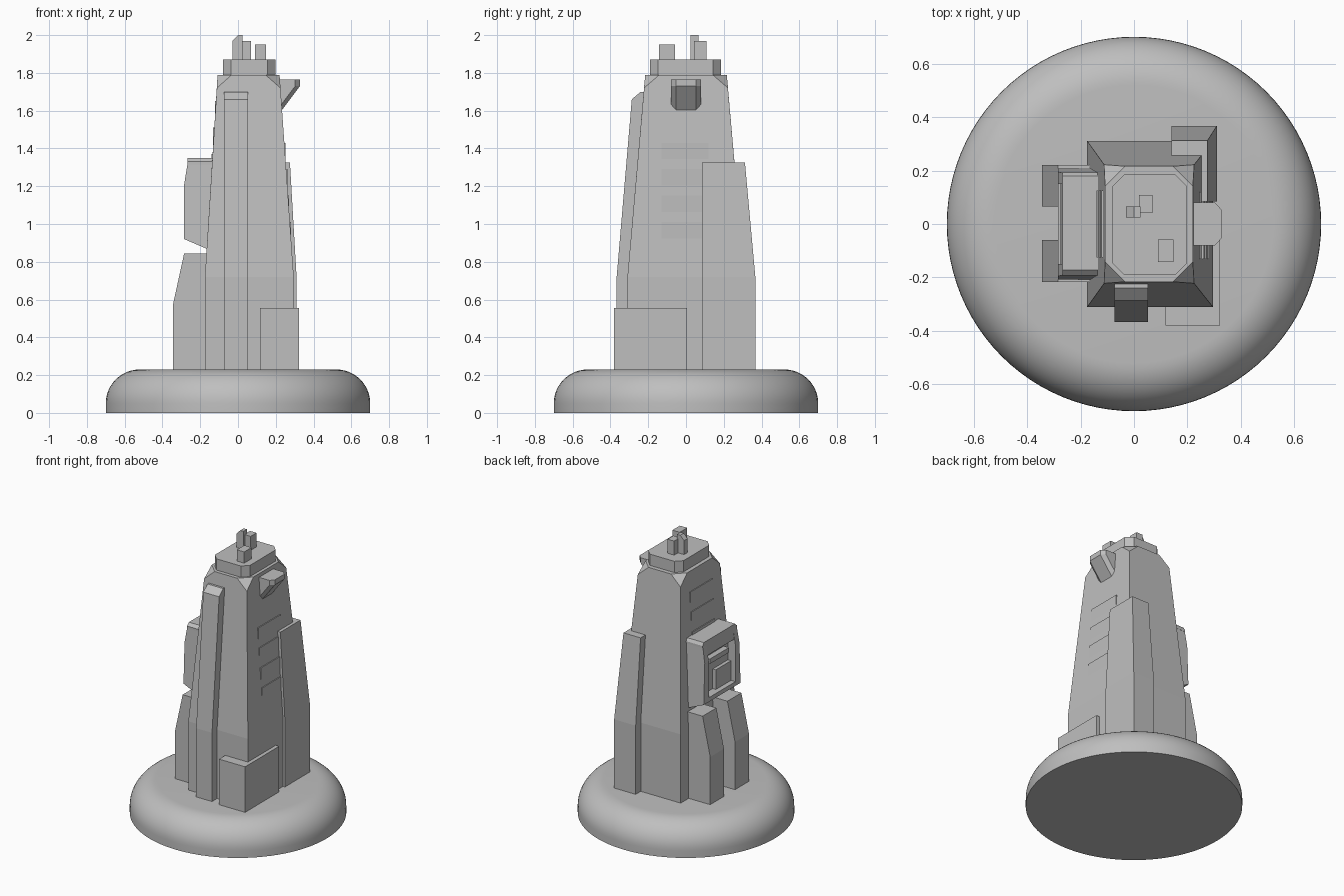
import bpy, bmesh, math

cube = bpy.data.objects.get("Cube")
if cube:
    bpy.data.objects.remove(cube, do_unlink=True)

grey = bpy.data.materials.new("plain grey")
grey.use_nodes = True
GREY = (0.52, 0.52, 0.52, 1)
grey.diffuse_color = GREY
grey.node_tree.nodes["Principled BSDF"].inputs["Base Color"].default_value = GREY


def finish(bm, name):
    bmesh.ops.recalc_face_normals(bm, faces=bm.faces)
    mesh = bpy.data.meshes.new(name)
    bm.to_mesh(mesh)
    bm.free()
    mesh.materials.append(grey)
    obj = bpy.data.objects.new(name, mesh)
    bpy.context.collection.objects.link(obj)
    return obj


def hull(name, points):
    """Flat-faced convex solid around the points."""
    bm = bmesh.new()
    for p in points:
        bm.verts.new(p)
    res = bmesh.ops.convex_hull(bm, input=bm.verts)
    loose = {v for v in res["geom_interior"] if isinstance(v, bmesh.types.BMVert)}
    bmesh.ops.delete(bm, geom=list(loose), context="VERTS")
    bmesh.ops.dissolve_limit(bm, angle_limit=math.radians(1), verts=bm.verts, edges=bm.edges)
    return finish(bm, name)


def rect(x0, x1, y0, y1, z):
    return [(x, y, z) for x in (x0, x1) for y in (y0, y1)]


def octagon(x0, x1, y0, y1, z, cut):
    pts = [(x, y, z) for x in (x0 + cut, x1 - cut) for y in (y0, y1)]
    return pts + [(x, y, z) for x in (x0, x1) for y in (y0 + cut, y1 - cut)]


def box(name, x0, x1, y0, y1, z0, z1):
    return hull(name, rect(x0, x1, y0, y1, z0) + rect(x0, x1, y0, y1, z1))


def side_profile(name, xz, y0, y1):
    return hull(name, [(x, y, z) for x, z in xz for y in (y0, y1)])


# Rounded plinth, a lathed profile
GROUND = 0.23
profile = [(0, 0), (0.7, 0)]
for i in range(13):
    a = math.radians(90 * i / 12)
    profile.append((0.52 + 0.18 * math.cos(a), 0.05 + 0.18 * math.sin(a)))
profile.append((0, GROUND))
bm = bmesh.new()
verts = [bm.verts.new((r, 0, z)) for r, z in profile]
edges = [bm.edges.new(pair) for pair in zip(verts, verts[1:])]
bmesh.ops.spin(bm, geom=verts + edges, cent=(0, 0, 0), axis=(0, 0, 1),
               angle=math.tau, steps=96, use_merge=True)
bmesh.ops.remove_doubles(bm, verts=bm.verts, dist=1e-5)
plinth = finish(bm, "plinth")
bpy.context.view_layer.objects.active = plinth
plinth.select_set(True)
bpy.ops.object.shade_smooth_by_angle(angle=math.radians(35))
plinth.select_set(False)

# Main tower with chamfered top corners
LOW = GROUND - 0.01
hull("tower_body",
     rect(-0.175, 0.295, -0.31, 0.31, LOW)
     + rect(-0.175, 0.295, -0.31, 0.31, 0.72)
     + rect(-0.112, 0.225, -0.222, 0.222, 1.72)
     + octagon(-0.108, 0.22, -0.216, 0.216, 1.79, 0.075))

# Roof cap and rooftop stacks
hull("roof_cap", octagon(-0.08, 0.198, -0.19, 0.185, 1.785, 0.043)
     + octagon(-0.08, 0.198, -0.19, 0.185, 1.87, 0.043))
side_profile("slanted_stack", [(-0.03, 1.86), (-0.03, 1.97), (0, 2.0), (0.025, 2.0), (0.025, 1.86)],
             0.025, 0.065)
box("rear_stack", 0.018, 0.07, 0.042, 0.108, 1.86, 1.97)
box("front_stack", 0.09, 0.148, -0.142, -0.058, 1.86, 1.95)

# Front rib
hull("front_rib", [(x, y, z) for x in (-0.073, 0.052) for y, z in (
    (-0.2, LOW), (-0.367, LOW), (-0.367, 0.72), (-0.287, 1.66),
    (-0.24, 1.70), (-0.2, 1.70))])

# Low block on the front left corner
box("corner_block", 0.117, 0.322, -0.38, 0.005, LOW, 0.555)

# Tall buttress on the rear left corner
hull("rear_buttress", rect(0.14, 0.31, 0.085, 0.367, LOW)
     + rect(0.14, 0.31, 0.085, 0.367, 0.72)
     + rect(0.14, 0.275, 0.085, 0.312, 1.325))

# Balcony pod, sloping back into the left wall
pod = []
for z, shift in ((1.765, 0), (1.73, 0), (1.60, -0.098)):
    for y, x in ((0.08, 0.15), (0.08, 0.303), (0.053, 0.328)):
        pod += [(x + shift, y, z), (x + shift, -y, z)]
hull("balcony_pod", pod)

# Louvres on both side walls
for i, z in enumerate((1.43, 1.29, 1.15, 1.01)):
    wall = 0.295 - 0.07 * (z - 0.72)
    box(f"left_louvre_{i}", wall - 0.05, wall + 0.006, -0.13, 0.12, z - 0.11, z)
for i, z in enumerate((1.65, 1.51, 1.37)):
    wall = -0.175 + 0.063 * (z - 0.72)
    box(f"right_louvre_{i}", wall - 0.006, wall + 0.05, -0.125, 0.125, z - 0.11, z)

# Pair of legs on the right wall
leg = [(-0.1, LOW), (-0.345, LOW), (-0.345, 0.57), (-0.285, 0.845), (-0.1, 0.845)]
for name, y0, y1 in (("front_leg", -0.217, -0.06), ("rear_leg", 0.065, 0.22)):
    side_profile(name, leg, y0, y1)

# Hollow bay above the legs: cheeks, back wall, sill, lintel and lid
cheek = [(-0.11, 0.845), (-0.285, 0.92), (-0.285, 1.21), (-0.267, 1.28),
         (-0.267, 1.32), (-0.11, 1.32)]
for name, side in (("front_cheek", -1), ("rear_cheek", 1)):
    hull(name, [(x, side * y, z) for x, z in cheek
                for y in (0.15, 0.21 - 0.04 * (z - 0.85))])
box("bay_back", -0.225, -0.1, -0.16, 0.16, 0.9, 1.32)
side_profile("bay_sill", [(-0.11, 0.845), (-0.285, 0.92), (-0.285, 0.95), (-0.11, 0.95)], -0.16, 0.16)
side_profile("bay_lintel", [(-0.11, 1.25), (-0.275, 1.25), (-0.267, 1.28), (-0.267, 1.32), (-0.11, 1.32)],
             -0.16, 0.16)
box("bay_shelf", -0.265, -0.2, -0.105, 0.11, 1.17, 1.205)
box("bay_step", -0.25, -0.2, -0.15, 0.02, 0.94, 1.09)
hull("bay_lid", rect(-0.267, -0.1, -0.193, 0.193, 1.315) + rect(-0.267, -0.1, -0.193, 0.193, 1.33)
     + rect(-0.267, -0.1, -0.172, 0.18, 1.35))
